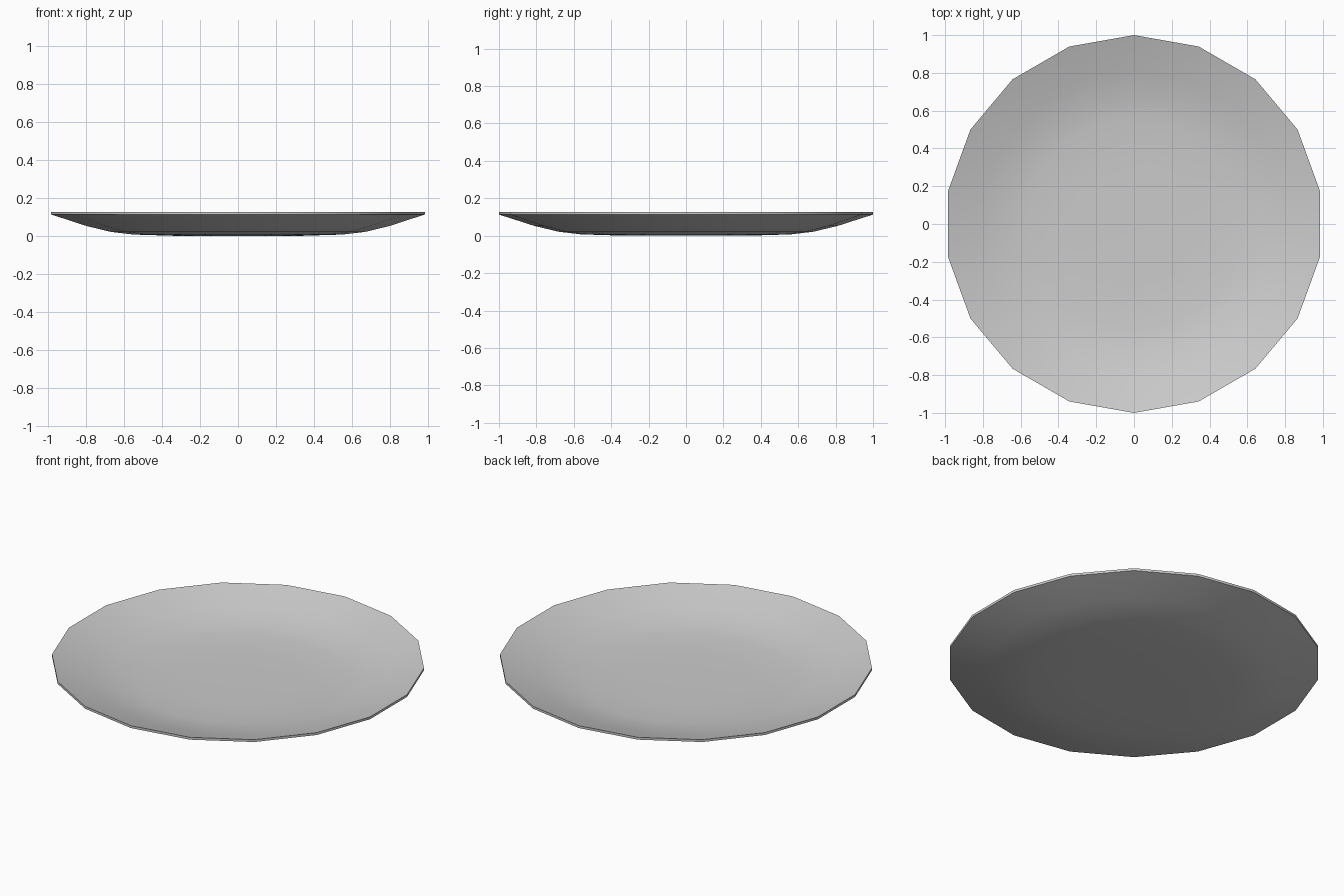
import bpy, bmesh, math

if "Cube" in bpy.data.objects:
    bpy.data.objects.remove(bpy.data.objects["Cube"])

SIDES = 18
# Cross-section (radius, height): underside outwards, then upper face inwards
PROFILE = [(0.33, 0.0), (0.56, 0.007), (0.68, 0.021), (0.81, 0.052), (1.0, 0.113),
           (1.0, 0.127), (0.81, 0.066), (0.68, 0.035), (0.56, 0.02), (0.33, 0.014)]


def lathe(name, profile, sides):
    """Turn a profile around z and close both ends with flat caps."""
    bm = bmesh.new()
    rings = []
    for r, z in profile:
        rings.append([bm.verts.new((r * math.sin(2 * math.pi * i / sides),
                                    r * math.cos(2 * math.pi * i / sides), z))
                      for i in range(sides)])
    for a, b in zip(rings, rings[1:]):
        for i in range(sides):
            j = (i + 1) % sides
            bm.faces.new((a[i], a[j], b[j], b[i]))
    bm.faces.new(rings[0])
    bm.faces.new(rings[-1])
    bmesh.ops.recalc_face_normals(bm, faces=bm.faces[:])
    mesh = bpy.data.meshes.new(name)
    bm.to_mesh(mesh)
    bm.free()
    obj = bpy.data.objects.new(name, mesh)
    bpy.context.collection.objects.link(obj)
    return obj


# Shallow plate with a crisp rim edge
plate = lathe("plate", PROFILE, SIDES)
bpy.context.view_layer.objects.active = plate
plate.select_set(True)
bpy.ops.object.shade_smooth_by_angle(angle=math.radians(35))
